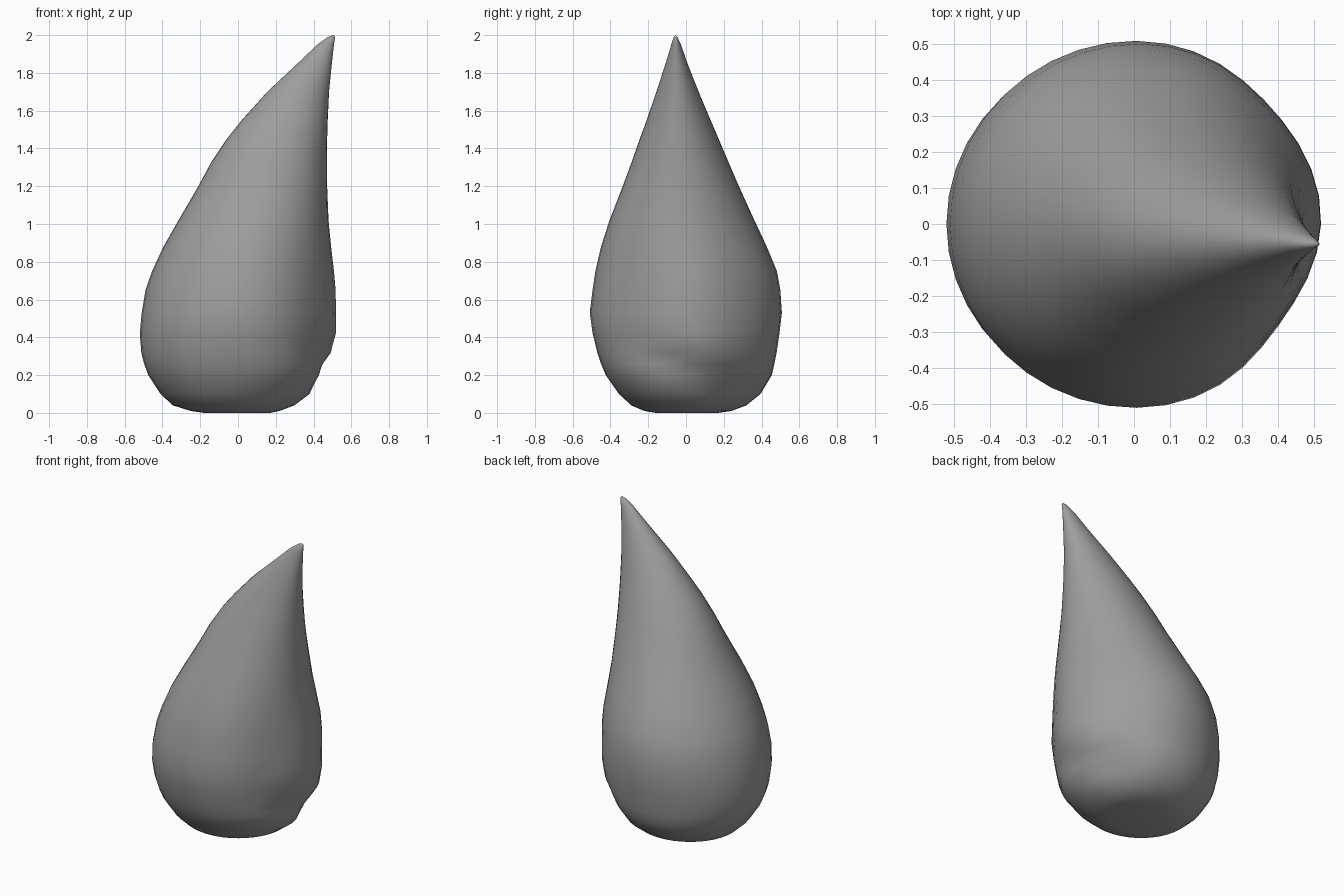
import bpy, bmesh
from math import sin, cos, pi, exp, radians, degrees

# Drop outline by height: z, left x, right x, front y, back y
LEVELS = [
    (0.00, -0.18, 0.17, -0.16, 0.17),
    (0.01, -0.25, 0.22, -0.22, 0.24),
    (0.04, -0.345, 0.30, -0.29, 0.32),
    (0.10, -0.41, 0.385, -0.355, 0.395),
    (0.20, -0.475, 0.47, -0.425, 0.455),
    (0.26, -0.497, 0.495, -0.45, 0.468),
    (0.32, -0.512, 0.513, -0.47, 0.48),
    (0.42, -0.52, 0.523, -0.495, 0.495),
    (0.53, -0.51, 0.524, -0.51, 0.508),
    (0.65, -0.49, 0.522, -0.495, 0.5),
    (0.75, -0.455, 0.512, -0.48, 0.482),
    (0.88, -0.395, 0.495, -0.45, 0.428),
    (1.02, -0.315, 0.48, -0.405, 0.362),
    (1.20, -0.21, 0.472, -0.335, 0.28),
    (1.33, -0.14, 0.47, -0.287, 0.224),
    (1.45, -0.06, 0.472, -0.245, 0.173),
    (1.55, 0.02, 0.475, -0.208, 0.13),
    (1.70, 0.155, 0.482, -0.157, 0.067),
    (1.85, 0.315, 0.497, -0.108, 0.008),
    (1.95, 0.42, 0.508, -0.078, -0.027),
    (1.99, 0.475, 0.514, -0.065, -0.045),
]
SIDES = 40


def bump(d, z, d0, z0, width, height):
    return exp(-((d - d0) / width) ** 2 - ((z - z0) / height) ** 2)


def dent(a, z):
    """Inward scale of the slanted crease and flats on the right side."""
    d = degrees(a)
    d = d - 360 if d > 180 else d
    crease = 0.10 * bump(d, z, 0, 0.23 - 0.0024 * d, 42, 0.09)
    fold = 0.08 * bump(d, z, 38, 0.18, 22, 0.12)
    front_flat = 0.06 * bump(d, z, -35, 0.55, 25, 0.35)
    back_flat = 0.04 * bump(d, z, 42, 0.62, 25, 0.35)
    return 1 - crease - fold - front_flat - back_flat


bm = bmesh.new()
rings = []
for z, x0, x1, y0, y1 in LEVELS:
    ring = []
    for i in range(SIDES):
        a = 2 * pi * i / SIDES
        k = dent(a, z)
        x = (x0 + x1) / 2 + (x1 - x0) / 2 * cos(a) * k
        y = (y0 + y1) / 2 + (y1 - y0) / 2 * sin(a) * k
        ring.append(bm.verts.new((x, y, z)))
    rings.append(ring)

# Skin between the rings
for low, high in zip(rings, rings[1:]):
    for i in range(SIDES):
        j = (i + 1) % SIDES
        bm.faces.new((low[i], low[j], high[j], high[i]))

# Base and bent tip
bm.faces.new(rings[0][::-1])
tip = bm.verts.new((0.507, -0.056, 2.0))
for i in range(SIDES):
    bm.faces.new((rings[-1][i], rings[-1][(i + 1) % SIDES], tip))

mesh = bpy.data.meshes.new("bent_drop")
bm.to_mesh(mesh)
bm.free()
drop = bpy.data.objects.new("bent_drop", mesh)
bpy.context.collection.objects.link(drop)

# Dark grey surface
grey = bpy.data.materials.new("dark_grey")
grey.diffuse_color = (0.34, 0.34, 0.34, 1)
mesh.materials.append(grey)

bpy.context.view_layer.objects.active = drop
drop.select_set(True)
bpy.ops.object.shade_smooth_by_angle(angle=radians(50))
